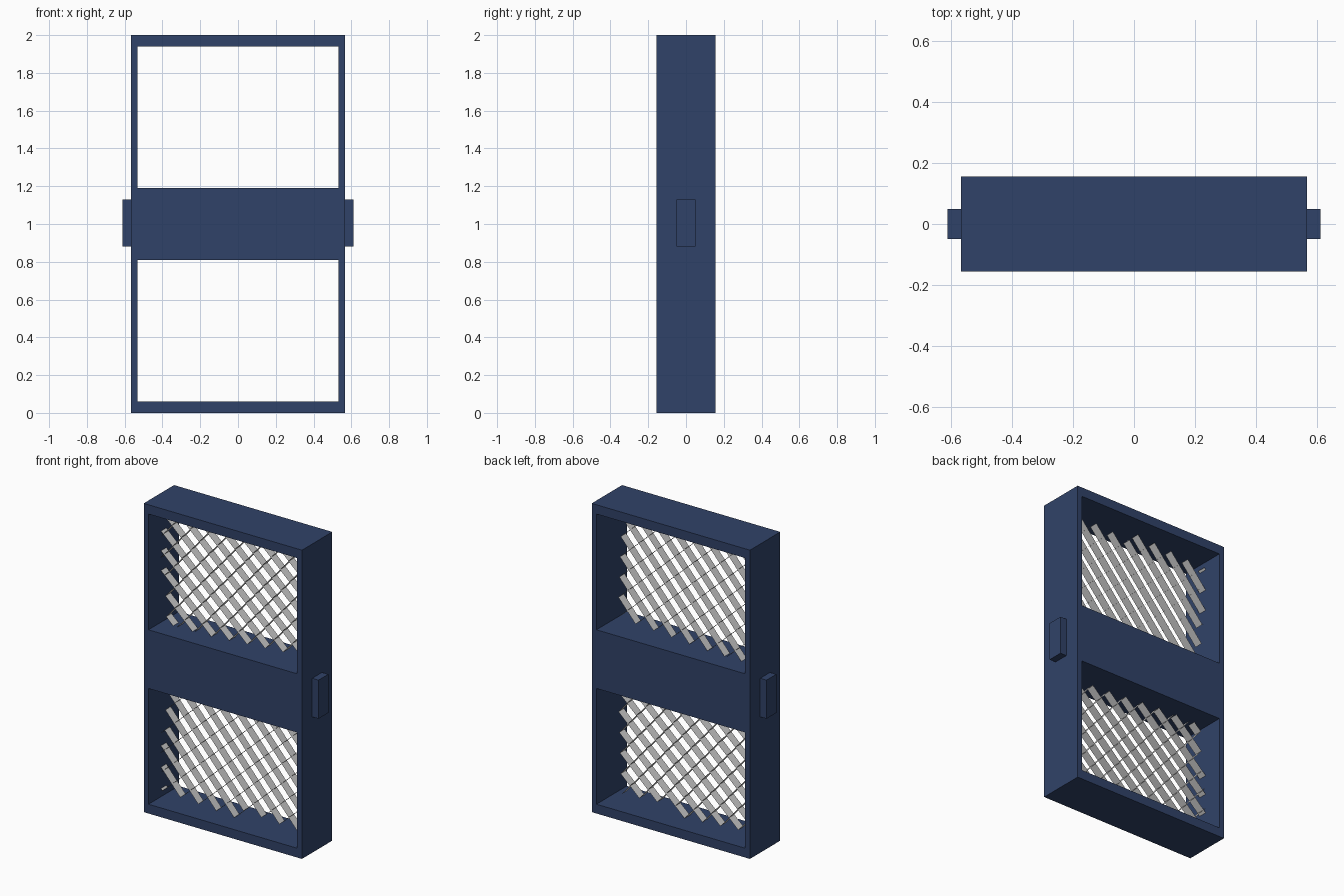
import bpy, bmesh
from mathutils import Vector

if "Cube" in bpy.data.objects:
    bpy.data.objects.remove(bpy.data.objects["Cube"])

navy = bpy.data.materials.new("navy_paint")
navy.diffuse_color = (0.03, 0.055, 0.14, 1)
navy.use_nodes = True
navy.node_tree.nodes["Principled BSDF"].inputs["Base Color"].default_value = navy.diffuse_color


def finish(bm, name, mat=None):
    mesh = bpy.data.meshes.new(name)
    bm.to_mesh(mesh)
    bm.free()
    obj = bpy.data.objects.new(name, mesh)
    bpy.context.collection.objects.link(obj)
    if mat:
        mesh.materials.append(mat)
    return obj


def box(name, x, y, z):
    bm = bmesh.new()
    bmesh.ops.create_cube(bm, size=1)
    for v in bm.verts:
        for i, (lo, hi) in enumerate((x, y, z)):
            v.co[i] = lo if v.co[i] < 0 else hi
    return finish(bm, name, navy)


# Frame: one grid of cells with the two openings left out, extruded in depth
X, Z, D = (-0.567, -0.533, 0.533, 0.567), (0, 0.06, 0.81, 1.19, 1.94, 2), 0.155
bm = bmesh.new()
pts = [[bm.verts.new((x, -D, z)) for z in Z] for x in X]
for i in range(3):
    for j in range(5):
        if i == 1 and j in (1, 3):
            continue
        bm.faces.new((pts[i][j], pts[i + 1][j], pts[i + 1][j + 1], pts[i][j + 1]))
ext = bmesh.ops.extrude_face_region(bm, geom=bm.faces[:], use_keep_orig=True)
moved = [g for g in ext["geom"] if isinstance(g, bmesh.types.BMVert)]
bmesh.ops.translate(bm, verts=moved, vec=(0, 2 * D, 0))
bmesh.ops.recalc_face_normals(bm, faces=bm.faces[:])
finish(bm, "frame", navy)

# Side tabs
box("tab_left", (-0.612, -0.567), (-0.05, 0.05), (0.88, 1.13))
box("tab_right", (0.567, 0.612), (-0.05, 0.05), (0.88, 1.13))

# Slightly rotated lattice of thin ribbons, mirrored about the middle bar
ORIGIN = Vector((-0.394, 1.908))
A, B = Vector((0.0669, -0.0617)), Vector((0.0616, 0.0708))
HALF, LEFT = 0.028, -0.55


def inside(p):
    left = -0.6 if p.y > 1.5 else -0.52
    return left < p.x < 0.48 and 1.17 < p.y < 1.94


def lattice(name, flip):
    bm = bmesh.new()
    for i in range(-20, 21):
        for j in range(-20, 21):
            p = ORIGIN + A * i + B * j
            for step in (A, B):
                a, b = p, p + step
                if not (inside(a) and inside(b)) or b.x <= LEFT:
                    continue
                if a.x < LEFT:
                    a = a.lerp(b, (LEFT - a.x) / (b.x - a.x))
                corners = [(q.x, y, 2 - q.y if flip else q.y)
                           for q, y in ((a, -HALF), (b, -HALF), (b, HALF), (a, HALF))]
                bm.faces.new([bm.verts.new(c) for c in corners])
    bmesh.ops.remove_doubles(bm, verts=bm.verts[:], dist=0.0005)
    return finish(bm, name)


lattice("upper_lattice", False)
lattice("lower_lattice", True)
